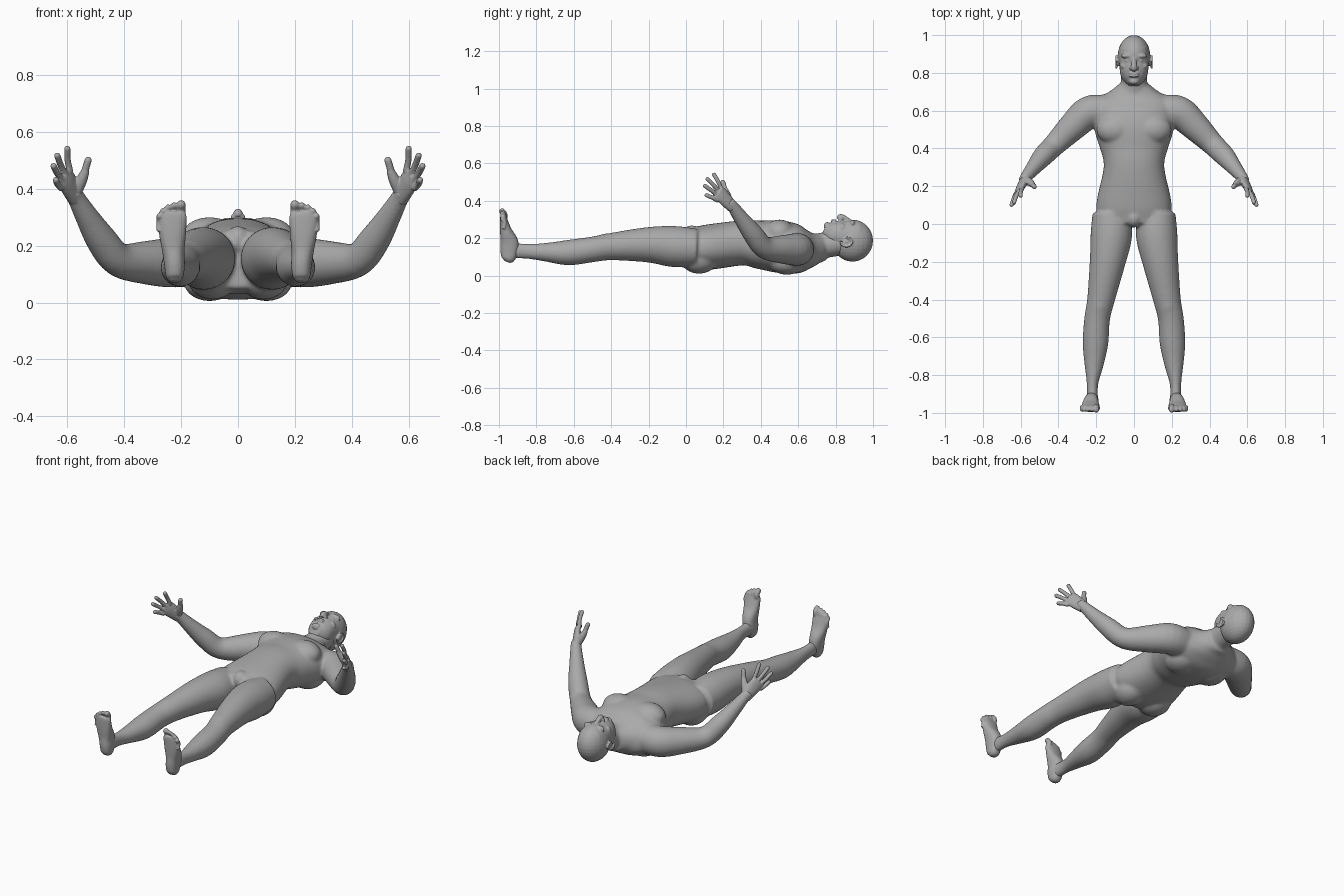
import bpy, bmesh, math
from mathutils import Vector, Matrix

cube = bpy.data.objects.get("Cube")
if cube:
    bpy.data.objects.remove(cube)

skin = bpy.data.materials.new("matte grey")
skin.use_nodes = True
skin.diffuse_color = (.4, .4, .4, 1)
skin.node_tree.nodes["Principled BSDF"].inputs["Base Color"].default_value = skin.diffuse_color

BOTH, MIDDLE = (1, -1), (1,)
UP = Vector((0, 0, 1))
FORWARD = Vector((0, 1, 0))
PALM_NORMAL = Vector((.8, .6, .1))


def smooth_path(rows, steps=4):
    """Resample the section rows along a smooth curve through them."""
    points = [Vector(row) for row in rows]
    first = points[0] * 2 - points[1]
    last = points[-1] * 2 - points[-2]
    points = [first] + points + [last]
    path = []
    for before, start, end, after in zip(points, points[1:], points[2:], points[3:]):
        leave, arrive = (end - before) / 2, (after - start) / 2
        for step in range(steps):
            t = step / steps
            blend = t * t * (3 - 2 * t)
            ease = t * (1 - t)
            path.append(start.lerp(end, blend) + leave * ease * (1 - t) - arrive * ease * t)
    return path + [points[-2]]


def squared(value, power):
    """Push a sine or cosine outwards for a boxier ellipse."""
    return math.copysign(abs(value) ** (2 / power), value)


def loft(bm, rows, depth_axis=UP, sides=BOTH, power=2, segments=32):
    """Skin elliptical sections (x, y, z, width, depth); round ones give one radius."""
    rows = smooth_path([row if len(row) == 5 else (*row, row[-1]) for row in rows])
    for side in sides:
        rings = []
        for i, row in enumerate(rows):
            centre = Vector(row[:3])
            following = rows[min(i + 1, len(rows) - 1)]
            previous = rows[max(i - 1, 0)]
            along = (Vector(following[:3]) - Vector(previous[:3])).normalized()
            across = depth_axis.cross(along).normalized()
            deep = along.cross(across)
            ring = []
            for k in range(segments):
                angle = math.tau * k / segments
                point = centre + across * row[3] * squared(math.cos(angle), power)
                point += deep * row[4] * squared(math.sin(angle), power)
                ring.append(bm.verts.new((point.x * side, point.y, point.z)))
            rings.append(ring)
        for ring, ahead in zip(rings, rings[1:]):
            for k in range(segments):
                bm.faces.new((ring[k - 1], ring[k], ahead[k], ahead[k - 1]))
        bm.faces.new(rings[0])
        bm.faces.new(rings[-1])


def ball(bm, at, size, sides=BOTH):
    """Add a muscle or feature as an ellipsoid, mirrored when it is paired."""
    for side in sides:
        place = Matrix.Translation((at[0] * side, at[1], at[2]))
        bmesh.ops.create_uvsphere(bm, u_segments=24, v_segments=16, radius=1,
                                  matrix=place @ Matrix.Diagonal((*size, 1)))


def digit(bm, points, radius):
    """Add a pair of round-ended fingers, toes or rims."""
    loft(bm, [(*point, radius) for point in points], PALM_NORMAL, segments=16)
    ball(bm, points[-1], (radius, radius, radius))


def finish(bm, name, voxel, softness):
    """Fuse the overlapping shapes into one smooth skin."""
    bmesh.ops.recalc_face_normals(bm, faces=bm.faces)
    mesh = bpy.data.meshes.new(name)
    bm.to_mesh(mesh)
    bm.free()
    mesh.materials.append(skin)
    part = bpy.data.objects.new(name, mesh)
    bpy.context.collection.objects.link(part)
    fuse = part.modifiers.new("fuse", 'REMESH')
    fuse.mode = 'VOXEL'
    fuse.voxel_size = voxel
    fuse.use_smooth_shade = True
    soften = part.modifiers.new("soften", 'SMOOTH')
    soften.factor = .5
    soften.iterations = softness


# Torso and neck
body = bmesh.new()
loft(body, [(0, 0, .15, .17, .1), (0, .1, .15, .2, .12), (0, .3, .175, .16, .12),
            (0, .4, .165, .18, .13), (0, .5, .155, .21, .14), (0, .6, .14, .22, .13),
            (0, .66, .14, .2, .1), (0, .7, .145, .13, .08), (0, .74, .15, .08, .07)],
     sides=MIDDLE, power=2.2, segments=48)
loft(body, [(0, .66, .14, .08), (0, .73, .16, .07), (0, .84, .18, .07)], sides=MIDDLE)

# Chest, shoulder blades, buttocks and groin
ball(body, at=(.1, .5, .23), size=(.1, .08, .07))
ball(body, at=(.1, .54, .07), size=(.09, .1, .065))
ball(body, at=(.09, .07, .09), size=(.09, .1, .08))
ball(body, at=(0, .03, .22), size=(.04, .05, .05), sides=MIDDLE)

# Legs and kneecaps
loft(body, [(.12, .06, .15, .1), (.12, -.06, .155, .11), (.14, -.2, .165, .095),
            (.175, -.4, .155, .073), (.195, -.5, .14, .068), (.204, -.63, .123, .068),
            (.212, -.75, .125, .05), (.22, -.85, .13, .03, .04), (.22, -.95, .135, .03, .045)])
ball(body, at=(.18, -.43, .185), size=(.04, .05, .04))

# Arms from shoulder to wrist
loft(body, [(.15, .6, .14, .085), (.24, .59, .14, .087), (.32, .52, .14, .077),
            (.42, .42, .15, .06), (.48, .36, .22, .055), (.53, .3, .3, .042),
            (.57, .25, .37, .032), (.585, .225, .395, .03)])
finish(body, "body", voxel=.008, softness=10)

# Skull and jaw
head = bmesh.new()
ball(head, at=(0, .89, .187), size=(.086, .11, .112), sides=MIDDLE)
loft(head, [(0, .74, .25, .03), (0, .77, .235, .06), (0, .81, .22, .075),
            (0, .92, .2, .078, .09), (0, .97, .2, .05)], sides=MIDDLE, power=2.2)
ball(head, at=(0, .755, .265), size=(.026, .018, .022), sides=MIDDLE)

# Brows, eyes, cheeks and nostrils
ball(head, at=(.035, .89, .278), size=(.034, .014, .02))
ball(head, at=(.033, .866, .275), size=(.017, .01, .015))
ball(head, at=(.05, .836, .25), size=(.024, .02, .03))
ball(head, at=(.014, .826, .3), size=(.011, .011, .013))

# Nose and lips
loft(head, [(0, .885, .285, .011), (0, .83, .314, .016), (0, .818, .3, .014)],
     sides=MIDDLE, segments=16)
for lip in (.783, .797):
    ball(head, at=(0, lip, .287), size=(.028, .007, .016), sides=MIDDLE)

# Ears with a curled rim
ball(head, at=(.083, .857, .18), size=(.012, .022, .02))
rim = [Vector((.094, .857 + .03 * math.sin(turn), .18 + .024 * math.cos(turn)))
       for turn in (step * .6 for step in range(9))]
digit(head, rim, radius=.006)
finish(head, "head", voxel=.004, softness=4)

# Palms
hands = bmesh.new()
loft(hands, [(.57, .25, .365, .032, .026), (.6, .195, .425, .042, .02),
             (.614, .172, .45, .037, .014)], depth_axis=PALM_NORMAL)

# Four fingers fanned from index to little, the middle ones longest
for finger in range(4):
    t = finger / 3
    knuckle = Vector((.59, .19, .46)).lerp(Vector((.62, .17, .4)), t)
    tip = Vector((.6, .15, .54)).lerp(Vector((.64, .11, .43)), t)
    tip += Vector((.025, -.025, .015)) * math.sin(math.pi * t)
    bend = knuckle.lerp(tip, .5) + PALM_NORMAL * .005
    digit(hands, [knuckle, bend, tip], radius=.0115)

# Thumbs
loft(hands, [(.57, .235, .385, .02), (.55, .22, .43, .02), (.535, .207, .465, .014)])
digit(hands, [Vector((.54, .21, .455)), Vector((.527, .197, .5))], radius=.013)
finish(hands, "hands", voxel=.004, softness=4)

# Feet from heel to ball
feet = bmesh.new()
loft(feet, [(.223, -.955, .073, .016), (.223, -.95, .09, .03, .036), (.223, -.945, .13, .036, .048),
            (.227, -.945, .18, .039, .048), (.23, -.963, .24, .047, .032),
            (.23, -.975, .3, .05, .02), (.228, -.977, .32, .045, .015)],
     depth_axis=FORWARD, power=2.3)

# Toes along an arc, the big toe thickest
for toe in range(5):
    x = .2 + .027 * toe - .002 * toe ** 2
    tip = .35 - .0025 * toe ** 2
    path = [Vector((x, -.975, tip - .06)), Vector((x, -.97, tip - .025)), Vector((x, -.983, tip - .006))]
    digit(feet, path, radius=.011 if toe else .016)
finish(feet, "feet", voxel=.004, softness=4)
